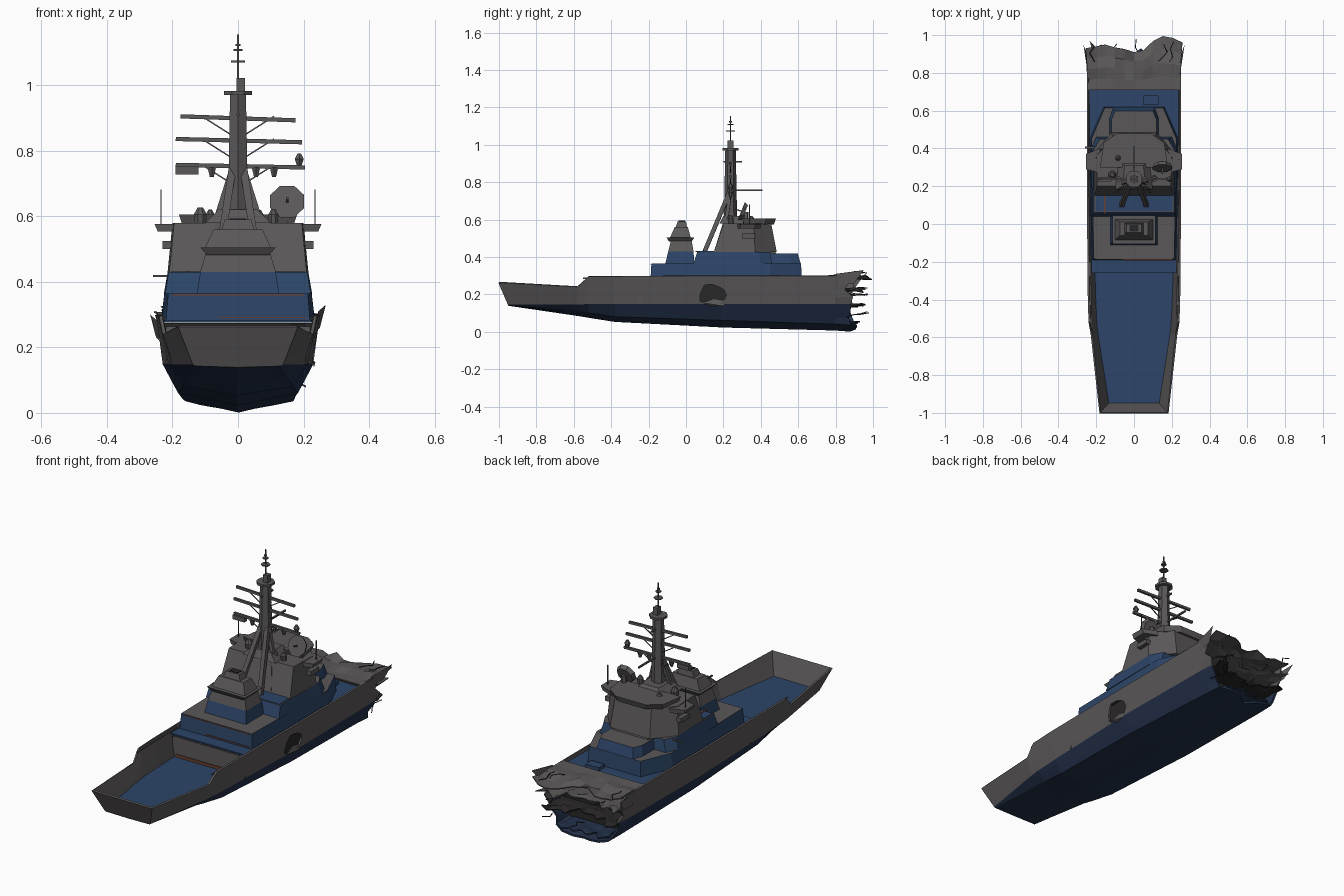
import bpy, bmesh, math, random
from mathutils import Vector

if "Cube" in bpy.data.objects:
    bpy.data.objects.remove(bpy.data.objects["Cube"])

random.seed(4)

def material(name, rgb):
    m = bpy.data.materials.new(name)
    m.diffuse_color = (*rgb, 1)
    m.use_nodes = True
    m.node_tree.nodes["Principled BSDF"].inputs["Base Color"].default_value = m.diffuse_color
    return m

GREY = material("hull grey", (0.105, 0.097, 0.099))
BLUE = material("deck blue", (0.026, 0.06, 0.14))
NAVY = material("hull navy", (0.017, 0.031, 0.07))
DARK = material("burnt dark", (0.022, 0.02, 0.02))
RUST = material("rust", (0.14, 0.05, 0.03))

def make(name, verts, faces, mats, rule=None):
    me = bpy.data.meshes.new(name)
    me.from_pydata([tuple(v) for v in verts], [], faces)
    for m in mats:
        me.materials.append(m)
    bm = bmesh.new()
    bm.from_mesh(me)
    bmesh.ops.recalc_face_normals(bm, faces=bm.faces)
    if rule:
        for f in bm.faces:
            f.material_index = rule(f.calc_center_median(), f.normal)
    bm.to_mesh(me)
    bm.free()
    ob = bpy.data.objects.new(name, me)
    bpy.context.collection.objects.link(ob)
    return ob

def loft(name, low, high, mats, rule=None):
    """Closed solid between two rings with the same number of points."""
    n = len(low)
    faces = [(i, (i + 1) % n, n + (i + 1) % n, n + i) for i in range(n)]
    faces += [tuple(range(n)), tuple(range(n, 2 * n))]
    return make(name, list(low) + list(high), faces, mats, rule)

def house(name, base, z0, top, z1, side=GREY, roof=GREY):
    """Tapered block; base and top are half outlines mirrored in x."""
    ring = lambda half, z: [(x, y, z) for x, y in half] + [(-x, y, z) for x, y in reversed(half)]
    return loft(name, ring(base, z0), ring(top, z1), [side, roof],
                lambda c, n: 1 if n.z > 0.9 else 0)

def box(name, x0, x1, y0, y1, z0, z1, mat=GREY):
    r = [(x0, y0), (x1, y0), (x1, y1), (x0, y1)]
    return loft(name, [(*p, z0) for p in r], [(*p, z1) for p in r], [mat])

def rod(name, p, q, r, r2=None, n=4, mat=GREY):
    p, q = Vector(p), Vector(q)
    d = (q - p).normalized()
    u = d.cross(Vector((0, 0, 1)) if abs(d.z) < 0.9 else Vector((0, 1, 0))).normalized()
    w = d.cross(u)
    ring = lambda c, s: [c + (u * math.cos(a) + w * math.sin(a)) * s
                         for a in [math.tau * (i + 0.5) / n for i in range(n)]]
    return loft(name, ring(p, r), ring(q, r if r2 is None else r2), [mat])

# hull: stations of half width / y / z for rim, waterline, chine, keel
stations = [
    [(.18, -1, .265), (.135, -.95, .15), (.13, -.949, .147), (0, -.945, .143)],
    [(.225, -.58, .242), (.194, -.58, .15), (.15, -.58, .115), (0, -.58, .09)],
    [(.236, -.52, .296), (.2, -.52, .15), (.155, -.52, .105), (0, -.52, .08)],
    [(.24, -.38, .298), (.207, -.38, .15), (.165, -.38, .085), (0, -.38, .058)],
    [(.245, .2, .3), (.225, .2, .15), (.18, .2, .065), (0, .2, .028)],
    [(.245, .8, .3), (.218, .8, .15), (.165, .8, .045), (0, .8, .012)],
    [(.247, .88, .3), (.217, .87, .15), (.16, .9, .04), (0, .89, .006)]]
rings = []
for k, s in enumerate(stations):
    half = []
    for a, b, steps in zip(s, s[1:], (4, 3, 3)):
        half += [Vector(a).lerp(Vector(b), i / steps) for i in range(steps)]
    ring = half + [Vector(s[-1])] + [Vector((-p.x, p.y, p.z)) for p in reversed(half)]
    if k == len(stations) - 1:                      # torn bow edge
        for p in ring:
            p.y += random.uniform(-.03, .025)
            p.x += random.uniform(-.008, .008)
    rings.append(ring)
n = len(rings[0])
faces = [(k * n + i, k * n + i + 1, (k + 1) * n + i + 1, (k + 1) * n + i)
         for k in range(len(rings) - 1) for i in range(n - 1)] + [tuple(range(n))]
hull = make("hull", [p for r in rings for p in r], faces, [GREY, NAVY],
            lambda c, nn: 1 if c.z < .149 else 0)
mod = hull.modifiers.new("plating", 'SOLIDIFY')
mod.thickness, mod.offset = .01, 0

# blast hole in the right side
hole = []
for i in range(12):
    a, r = math.tau * i / 12, random.uniform(.85, 1.12)
    hole.append((.14 + .075 * r * math.cos(a), .196 + .06 * r * math.sin(a)))
cutter = loft("hole_cutter", [(.207, *p) for p in hole], [(.3, *p) for p in hole], [GREY])
cutter.hide_render = True
mod = hull.modifiers.new("blast_hole", 'BOOLEAN')
mod.operation, mod.object, mod.solver = 'DIFFERENCE', cutter, 'EXACT'
bpy.context.view_layer.objects.active = hull
for m in list(hull.modifiers):
    bpy.ops.object.modifier_apply(modifier=m.name)
bpy.data.objects.remove(cutter)
box("hole_interior", .16, .205, .03, .25, .12, .27, DARK)
make("hole_flap", [(.236, .08, .155), (.232, .2, .138), (.225, .22, .165), (.226, .15, .178), (.228, .1, .16)],
     [(0, 1, 2, 3, 4)], [GREY])

# decks and bulkheads
house("well_deck", [(.135, -.95), (.19, -.58), (.21, -.25)], .148,
      [(.137, -.95), (.193, -.58), (.212, -.25)], .156, BLUE, BLUE)
box("well_bulkhead", -.22, .22, -.25, -.24, .15, .264)
box("bulkhead_rust", -.2, .2, -.254, -.25, .156, .172, RUST)
house("main_deck", [(.225, -.26), (.238, .72)], .276, [(.225, -.26), (.238, .72)], .283, BLUE, BLUE)
make("bow_bulkhead", [(.235, .78, .275), (.21, .78, .15), (.155, .78, .05), (0, .78, .02),
                      (-.155, .78, .05), (-.21, .78, .15), (-.235, .78, .275)], [tuple(range(7))], [DARK])
box("deck_locker", .05, .13, .63, .68, .28, .3, BLUE)
for s in (-1, 1):
    rod("bulwark_rail", (s * .226, -.55, .287), (s * .232, -.2, .29), .005)

# torn deck sheets at the bow
def sheet(name, z, half, y0, edge, wave, mat):
    nx, ny = len(edge) - 1, 4
    v = []
    for j in range(ny + 1):
        t = j / ny
        for i, e in enumerate(edge):
            x = (2 * i / nx - 1) * (half + .015 * t)
            v.append((x, y0 + (e - y0) * t, z + wave * t * random.uniform(-1, 1)))
    f = [(j * (nx + 1) + i, j * (nx + 1) + i + 1, (j + 1) * (nx + 1) + i + 1, (j + 1) * (nx + 1) + i)
         for j in range(ny) for i in range(nx)]
    ob = make(name, v, f, [mat])
    ob.modifiers.new("thickness", 'SOLIDIFY').thickness = .006
    return ob

sheet("torn_foredeck", .3, .24, .71, [.93, .94, .95, .935, .925, .91, .92, .97, .995, .985, .96], .02, GREY)
sheet("torn_deck_mid", .225, .215, .78, [.96, .91, .93, .88, .9, .87, .92, .9, .95, .93, .97], .014, GREY)
sheet("torn_deck_low", .145, .2, .78, [.93, .95, .88, .9, .86, .88, .87, .92, .9, .96, .94], .012, DARK)
sheet("torn_bottom", .045, .13, .78, [.9, .92, .88, .91, .9, .93, .9, .92, .89], .01, NAVY)
for i in range(9):                                   # twisted wires and bars
    p = Vector((random.uniform(-.22, .22), .86, random.choice([.08, .14, .2, .23, .31])))
    for k in range(3):
        q = p + Vector((random.uniform(-.03, .03), random.uniform(.02, .045), random.uniform(-.012, .014)))
        q.y = min(q.y, .995)
        rod("torn_wire", p, q, .003, n=3, mat=DARK)
        p = q
for s, z in ((1, .31), (-1, .28)):                   # bent rim plates
    make("bent_rim", [(s * .24, .8, z - .06), (s * .245, .8, z), (s * .268, .95, z + .02), (s * .25, .9, z - .05)],
         [(0, 1, 2, 3)], [GREY])

# superstructure tiers
house("lower_house", [(.22, -.19), (.235, .45), (.16, .62)], .28,
      [(.213, -.185), (.225, .45), (.155, .615)], .365, BLUE)
house("upper_house", [(.222, .04), (.226, .4), (.2, .46)], .365,
      [(.212, .06), (.215, .39), (.18, .45)], .428, BLUE)
house("front_block", [(.13, .4), (.13, .56), (.11, .613)], .365,
      [(.12, .4), (.12, .55), (.1, .598)], .418, BLUE)
box("upper_house_blue_roof", -.205, .205, .065, .19, .426, .431, BLUE)
box("rust_seam_high", -.2, .2, -.189, -.18, .359, .363, RUST)
box("rust_seam_low", -.06, .21, -.193, -.18, .289, .293, RUST)
box("rust_roof_seam", -.16, -.15, .05, .16, .428, .433, RUST)
house("bridge", [(.21, .15), (.215, .37), (.12, .485)], .428, [(.195, .2), (.2, .36), (.11, .455)], .58)
house("bridge_front_bay", [(.13, .40), (.11, .49)], .37, [(.12, .40), (.1, .465)], .5)
house("bridge_visor", [(.17, .31), (.15, .42), (.08, .47)], .575, [(.18, .3), (.16, .43), (.09, .48)], .605)
house("mast_house", [(.1, .18), (.08, .34)], .58, [(.06, .2), (.05, .31)], .62)
for s in (-1, 1):
    house_ring = [(s * .18, .27), (s * .255, .29), (s * .255, .37), (s * .18, .4)]
    loft("bridge_wing", [(x * .96, y, .553) for x, y in house_ring], [(x, y, .577) for x, y in house_ring], [GREY])
    box("wing_step", s * .19, s * .23, .3, .37, .5, .525)
    rod("whip_antenna", (s * .235, .34, .57), (s * .235, .34, .682), .003)
    # slanted buttress panels behind the mast
    loft("rear_buttress", [(s * .07, .16, .43), (s * .095, .15, .43), (s * .095, .21, .43), (s * .07, .21, .43)],
         [(s * .05, .2, .59), (s * .065, .2, .59), (s * .065, .22, .59), (s * .05, .22, .59)], [GREY])
box("side_spur", -.26, -.2, .4, .41, .415, .421)

# aft turret
house("turret_base", [(.125, -.11), (.125, .045)], .365, [(.115, -.095), (.115, .04)], .43, BLUE)
house("turret_body", [(.115, -.095), (.115, .04)], .43, [(.098, -.08), (.098, .03)], .49)
house("turret_ledge", [(.095, -.09), (.095, .03)], .482, [(.115, -.105), (.115, .045)], .505)
house("turret_cap", [(.1, -.085), (.1, .025)], .505, [(.075, -.06), (.075, .01)], .56)
house("turret_top", [(.05, -.055), (.05, .005)], .56, [(.04, -.045), (.04, 0)], .59)
box("turret_roof_vent", -.025, .025, -.04, -.005, .588, .594, DARK)

# mast with splayed legs
M = .238
rod("mast_column", (0, M, .57), (0, M, .975), .036, .028, 6)
for s in (-1, 1):
    rod("mast_leg_aft", (s * .065, .1, .43), (s * .015, M, .76), .016)
    rod("mast_leg_side", (s * .075, .21, .56), (s * .015, M, .75), .013)
rod("mast_platform", (0, M, .97), (0, M, .982), .047, n=8)
box("mast_head", -.005, .022, M - .015, M + .015, .98, 1.022)
rod("mast_pole", (0, M, .98), (0, M, 1.155), .004)
for z, r in ((1.07, .024), (1.105, .015), (1.12, .008)):
    rod("pole_disc", (0, M, z), (0, M, z + .006), r, n=6)
for z, x0, x1, dz in ((.905, -.175, .175, -.012), (.836, -.19, .195, -.01), (.757, -.19, .205, -.008)):
    rod("yard", (x0, M, z), (x1, M, z + dz), .009)
    for s in (-1, 1):
        rod("yard_brace", (s * .11, M, z), (s * .015, M, z - .06), .003)
rod("yard_lengthwise", (0, .22, .757), (0, .41, .757), .006)
rod("upper_spur", (0, .2, .91), (0, .3, .91), .006)
box("yard_end_panel", -.19, -.12, M - .012, M + .012, .728, .752)
for x in (-.08, .055, .11):
    rod("yard_sensor", (x, M, .75), (x, M, .72), .015, .007, 6)
rod("sensor_pod_low", (.187, M, .755), (.187, M, .775), .008, .016, 6)
rod("sensor_pod_top", (.187, M, .775), (.187, M, .792), .016, .006, 6)

# dish radar and domes
rod("dish_pedestal", (.15, .32, .57), (.15, .32, .64), .015, n=6)
rod("dish", (.15, .295, .645), (.15, .315, .637), .056, .046, 8)
rod("dish_feed", (.15, .265, .655), (.15, .3, .644), .005)
for x, y, r in ((-.115, .26, .022), (.065, .23, .014), (.108, .24, .017), (-.085, .35, .015)):
    rod("dome_base", (x, y, .575), (x, y, .605), r * .8, r, 8)
    rod("dome_cap", (x, y, .605), (x, y, .605 + r), r, r * .4, 8)
